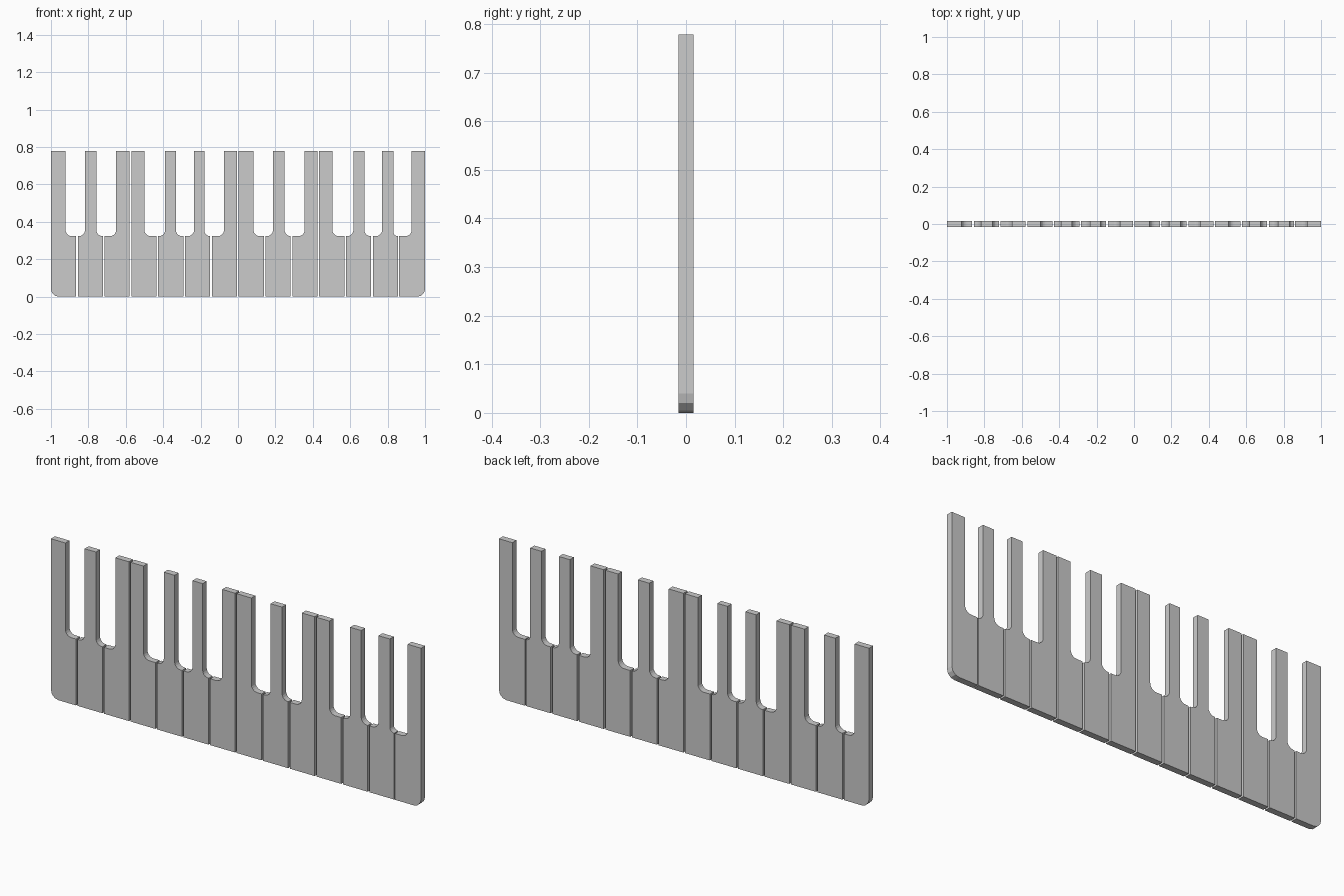
import bpy, bmesh, math

if "Cube" in bpy.data.objects:
    bpy.data.objects.remove(bpy.data.objects["Cube"])

HEIGHT, SHOULDER, THICK = 0.778, 0.324, 0.031
PITCH, GAP = 0.1434, 0.009
R_SLOT, R_END = 0.032, 0.04

# Left and right edges of the slots between the key stems; None = no slot
slots = [(-0.922, -0.818), (-0.757, -0.652), None,
         (-0.500, -0.390), (-0.332, -0.235), (-0.180, -0.075), None,
         (0.083, 0.187), (0.249, 0.356), None,
         (0.505, 0.617), (0.676, 0.770), (0.831, 0.928)]


def arc(cx, cz, r, a0, a1, n):
    return [(cx + r * math.cos(math.radians(a0 + (a1 - a0) * i / n)),
             cz + r * math.sin(math.radians(a0 + (a1 - a0) * i / n)))
            for i in range(n + 1)]


def plate(name, outline):
    """Extrude an x-z outline through the thickness."""
    bm = bmesh.new()
    face = bm.faces.new([bm.verts.new((x, -THICK / 2, z)) for x, z in outline])
    ext = bmesh.ops.extrude_face_region(bm, geom=[face])
    bmesh.ops.translate(bm, vec=(0, THICK, 0),
                        verts=[v for v in ext["geom"] if isinstance(v, bmesh.types.BMVert)])
    bmesh.ops.recalc_face_normals(bm, faces=bm.faces)
    mesh = bpy.data.meshes.new(name)
    bm.to_mesh(mesh)
    bm.free()
    obj = bpy.data.objects.new(name, mesh)
    bpy.context.collection.objects.link(obj)


for i in range(14):
    left = -1 + i * PITCH if i < 13 else 0.860
    right = -1 + (i + 1) * PITCH - GAP if i < 13 else 1.0
    left_slot = slots[i - 1] if i > 0 else None
    right_slot = slots[i] if i < 13 else None

    # Bottom edge, rounded only at the two ends of the keyboard
    pts = arc(left + R_END, R_END, R_END, 180, 270, 3) if i == 0 else [(left, 0)]
    pts += arc(right - R_END, R_END, R_END, 270, 360, 3) if i == 13 else [(right, 0)]

    # Right shoulder with concave fillet, then stem top
    if right_slot:
        x = right_slot[0]
        pts.append((right, SHOULDER))
        r = min(R_SLOT, right - x - 0.001)
        pts += arc(x + r, SHOULDER + r, r, 270, 180, 5)
        pts.append((x, HEIGHT))
    else:
        pts.append((right, HEIGHT))

    # Left side of stem and left shoulder
    if left_slot:
        x = left_slot[1]
        pts.append((x, HEIGHT))
        r = min(R_SLOT, x - left - 0.001)
        pts += arc(x - r, SHOULDER + r, r, 0, -90, 5)
        pts.append((left, SHOULDER))
    else:
        pts.append((left, HEIGHT))

    plate(f"white_key_{i + 1:02d}", pts)
